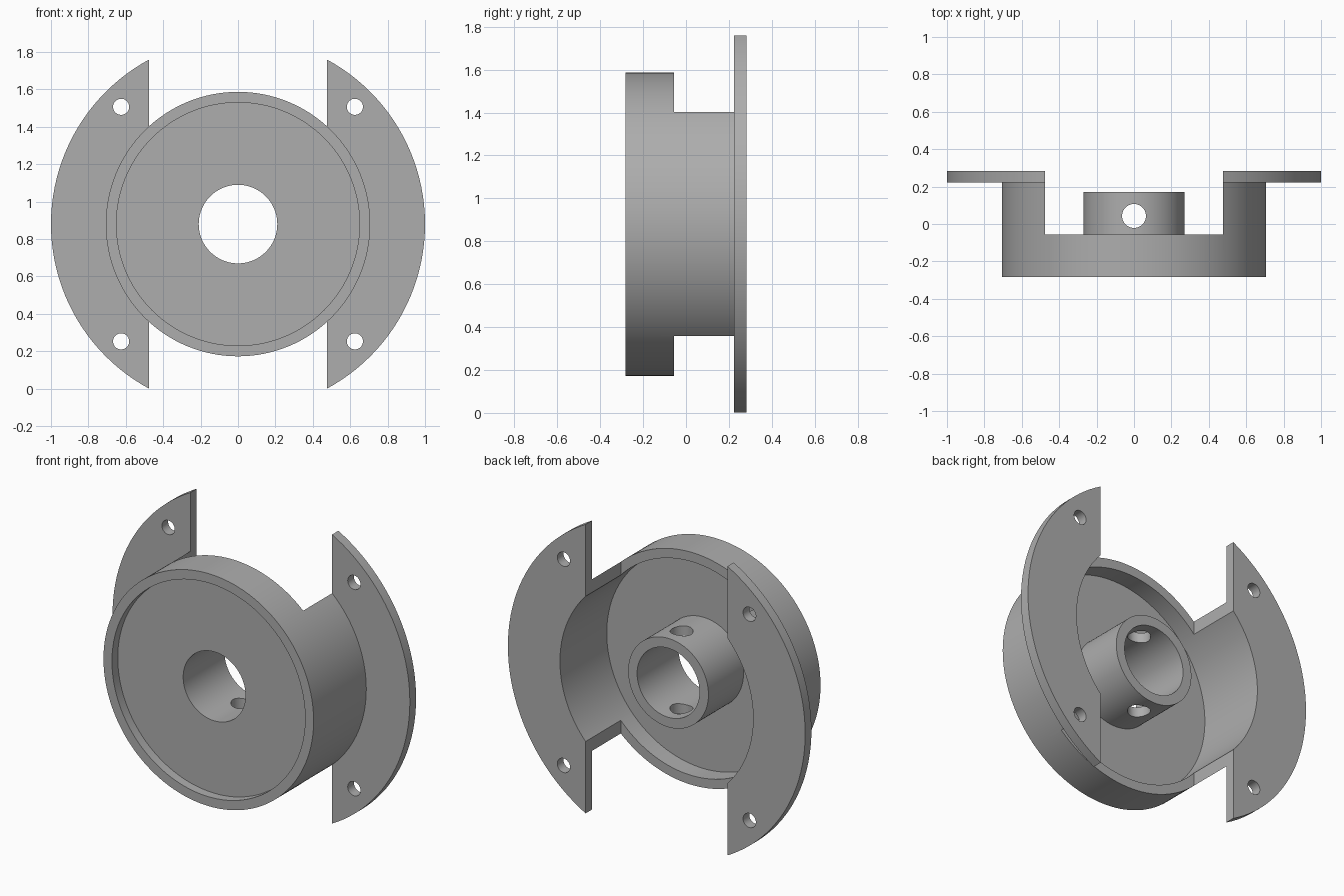
import bpy
import bmesh
from math import radians
from mathutils import Matrix, Vector

if "Cube" in bpy.data.objects:
    bpy.data.objects.remove(bpy.data.objects["Cube"], do_unlink=True)

CENTRE_Z = 0.88
SLOT_X = 0.477      # half width of the top and bottom slots
SEGMENTS = 128

grey = bpy.data.materials.new("plain grey")
grey.use_nodes = True
colour = (0.42, 0.42, 0.42, 1)
grey.diffuse_color = colour
grey.node_tree.nodes["Principled BSDF"].inputs["Base Color"].default_value = colour


def make_object(name, bm):
    bmesh.ops.recalc_face_normals(bm, faces=bm.faces)
    mesh = bpy.data.meshes.new(name)
    bm.to_mesh(mesh)
    bm.free()
    mesh.materials.append(grey)
    obj = bpy.data.objects.new(name, mesh)
    obj.location.z = CENTRE_Z
    bpy.context.collection.objects.link(obj)
    return obj


def lathe(name, profile):
    """Revolve a closed (radius, y) profile around the y axis."""
    bm = bmesh.new()
    verts = [bm.verts.new((r, y, 0)) for r, y in profile]
    edges = [bm.edges.new((verts[i - 1], verts[i])) for i in range(len(verts))]
    bmesh.ops.spin(bm, geom=verts + edges, cent=(0, 0, 0), axis=(0, 1, 0),
                   angle=radians(360), steps=SEGMENTS, use_merge=True)
    bmesh.ops.remove_doubles(bm, verts=bm.verts, dist=0.0001)
    return make_object(name, bm)


def box(name, low, high):
    low, high = Vector(low), Vector(high)
    bm = bmesh.new()
    bmesh.ops.create_cube(bm, size=1, matrix=Matrix.Translation((low + high) / 2)
                          @ Matrix.Diagonal((*(high - low), 1)))
    return make_object(name, bm)


def cylinder(name, centre, radius, depth, turn=0):
    bm = bmesh.new()
    bmesh.ops.create_cone(bm, cap_ends=True, segments=48, radius1=radius,
                          radius2=radius, depth=depth,
                          matrix=Matrix.Translation(centre)
                          @ Matrix.Rotation(radians(turn), 4, 'X'))
    return make_object(name, bm)


# Flanged cup with a recessed front web and a hollow hub
housing = lathe("flanged_hub_housing", [
    (0.21, -0.227), (0.65, -0.227), (0.65, -0.283), (0.707, -0.283),
    (0.707, 0.223), (1.0, 0.223), (1.0, 0.283), (0.65, 0.283),
    (0.65, -0.167), (0.27, -0.167), (0.27, 0.17), (0.21, 0.17)])

# Slots through the flange and cup wall, above and below
cutters = [box("slot_cutter", (-SLOT_X, -0.055, min(s * 0.35, s * 1.2)),
               (SLOT_X, 0.5, max(s * 0.35, s * 1.2))) for s in (-1, 1)]

# Four mounting holes in the flange
cutters += [cylinder("mounting_hole_cutter", (x, 0.25, z), 0.043, 0.2, 90)
            for x in (-0.625, 0.625) for z in (-0.627, 0.627)]

# Set screw hole through both sides of the hub
cutters.append(cylinder("set_screw_cutter", (0, 0.043, 0), 0.064, 0.8))

bpy.context.view_layer.objects.active = housing
for cutter in cutters:
    cutter.hide_render = True
    cut = housing.modifiers.new("cut", 'BOOLEAN')
    cut.operation = 'DIFFERENCE'
    cut.solver = 'EXACT'
    cut.object = cutter
    bpy.ops.object.modifier_apply(modifier=cut.name)
for cutter in cutters:
    bpy.data.objects.remove(cutter, do_unlink=True)

bpy.ops.object.select_all(action='DESELECT')
housing.select_set(True)
bpy.ops.object.shade_smooth_by_angle(angle=radians(30))
